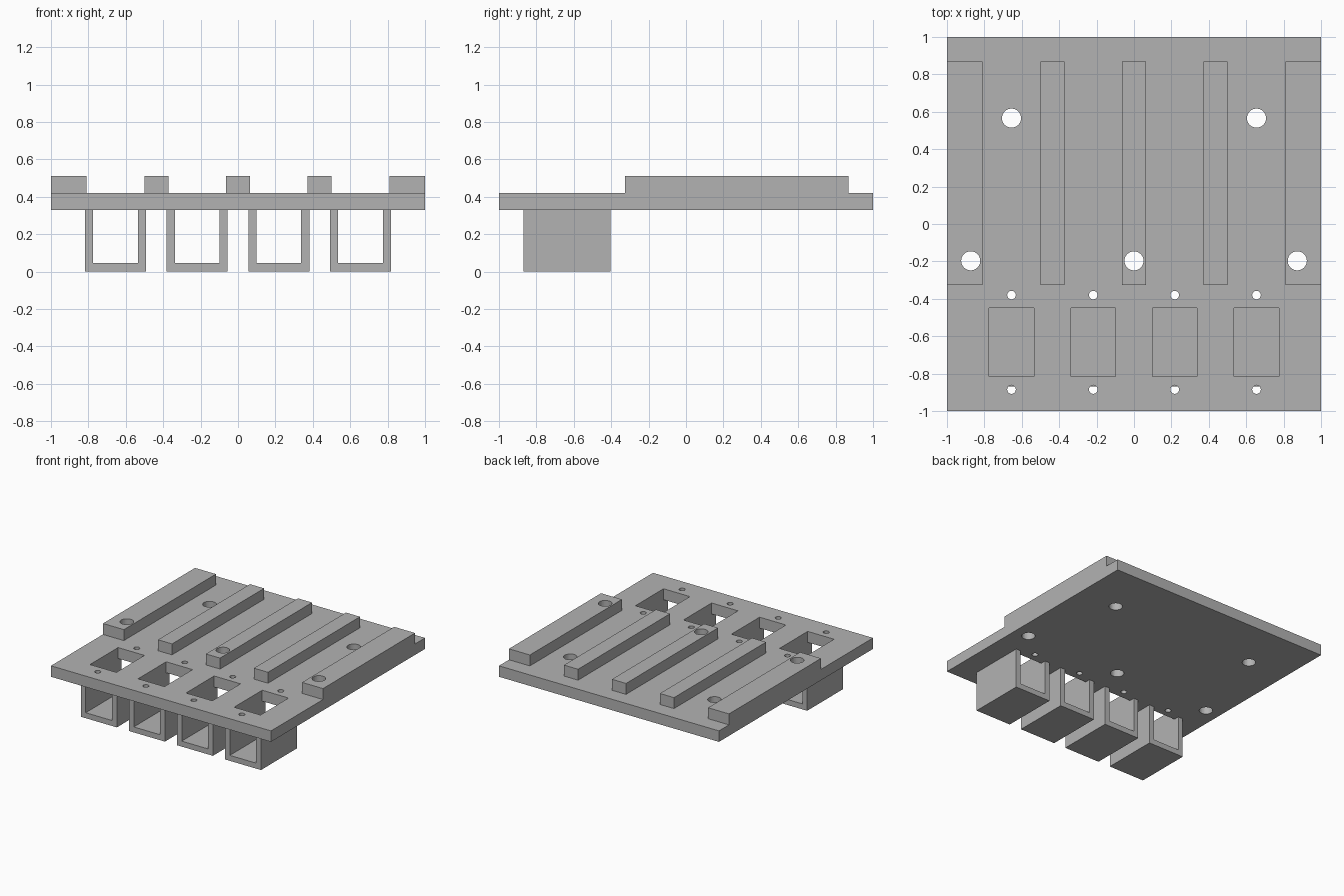
import bpy
import bmesh
from mathutils import Matrix, Vector

cube = bpy.data.objects.get("Cube")
if cube:
    bpy.data.objects.remove(cube, do_unlink=True)

grey = bpy.data.materials.new("mid grey")
grey.use_nodes = True
grey.diffuse_color = (0.45, 0.45, 0.45, 1)
grey.node_tree.nodes["Principled BSDF"].inputs["Base Color"].default_value = grey.diffuse_color

PLATE_BOTTOM, PLATE_TOP, RAIL_TOP = 0.33, 0.42, 0.51
SLOTS = (-0.655, -0.218, 0.218, 0.655)


def make_object(name, bm):
    mesh = bpy.data.meshes.new(name)
    bm.to_mesh(mesh)
    bm.free()
    mesh.materials.append(grey)
    obj = bpy.data.objects.new(name, mesh)
    bpy.context.collection.objects.link(obj)
    return obj


def add_box(bm, x, y, z):
    """Box spanning the given (low, high) ranges."""
    size = Vector((x[1] - x[0], y[1] - y[0], z[1] - z[0]))
    centre = Vector((sum(x), sum(y), sum(z))) / 2
    bmesh.ops.create_cube(bm, size=1, matrix=Matrix.Translation(centre) @ Matrix.Diagonal(size).to_4x4())


def box(name, x, y, z):
    bm = bmesh.new()
    add_box(bm, x, y, z)
    return make_object(name, bm)


def add_drill(bm, x, y, radius):
    bmesh.ops.create_cone(bm, cap_ends=True, segments=32, radius1=radius, radius2=radius,
                          depth=1, matrix=Matrix.Translation((x, y, 0.4)))


def channel(name, x):
    """U-shaped trough open at the front and back."""
    out, inner, floor = 0.163, 0.12, 0.045
    profile = [(-out, 0), (out, 0), (out, PLATE_BOTTOM), (inner, PLATE_BOTTOM), (inner, floor),
               (-inner, floor), (-inner, PLATE_BOTTOM), (-out, PLATE_BOTTOM)]
    bm = bmesh.new()
    face = bm.faces.new([bm.verts.new((x + px, -0.87, pz)) for px, pz in profile])
    new = bmesh.ops.extrude_face_region(bm, geom=[face])["geom"]
    bmesh.ops.translate(bm, vec=(0, 0.465, 0), verts=[v for v in new if isinstance(v, bmesh.types.BMVert)])
    bmesh.ops.recalc_face_normals(bm, faces=bm.faces)
    return make_object(name, bm)


# Base plate and the raised rails on top
plate = box("base_plate", (-1, 1), (-1, 1), (PLATE_BOTTOM, PLATE_TOP))
rails = []
for name, low, high in (("right_edge_rail", -1, -0.81), ("right_rail", -0.5, -0.372),
                        ("middle_rail", -0.064, 0.064), ("left_rail", 0.372, 0.5),
                        ("left_edge_rail", 0.81, 1)):
    rails.append(box(name, (low, high), (-0.325, 0.87), (PLATE_TOP, RAIL_TOP)))

# Troughs hanging below the plate
for i, x in enumerate(SLOTS):
    channel(f"channel_{i + 1}", x)

# Cutter for the windows, screw holes and mounting holes
bm = bmesh.new()
for x in SLOTS:
    add_box(bm, (x - 0.12, x + 0.12), (-0.815, -0.45), (0.2, 0.6))
    for y in (-0.885, -0.38):
        add_drill(bm, x, y, 0.023)
for x, y in ((-0.655, 0.566), (0.655, 0.566), (-0.873, -0.197), (0, -0.197), (0.873, -0.197)):
    add_drill(bm, x, y, 0.051)
cutter = make_object("hole_cutter", bm)
cutter.hide_render = True

# Cut and apply, then drop the cutter
for obj in (plate, rails[0], rails[2], rails[4]):
    mod = obj.modifiers.new("holes", "BOOLEAN")
    mod.operation = "DIFFERENCE"
    mod.solver = "EXACT"
    mod.object = cutter
    bpy.context.view_layer.objects.active = obj
    bpy.ops.object.modifier_apply(modifier=mod.name)
bpy.data.objects.remove(cutter, do_unlink=True)
